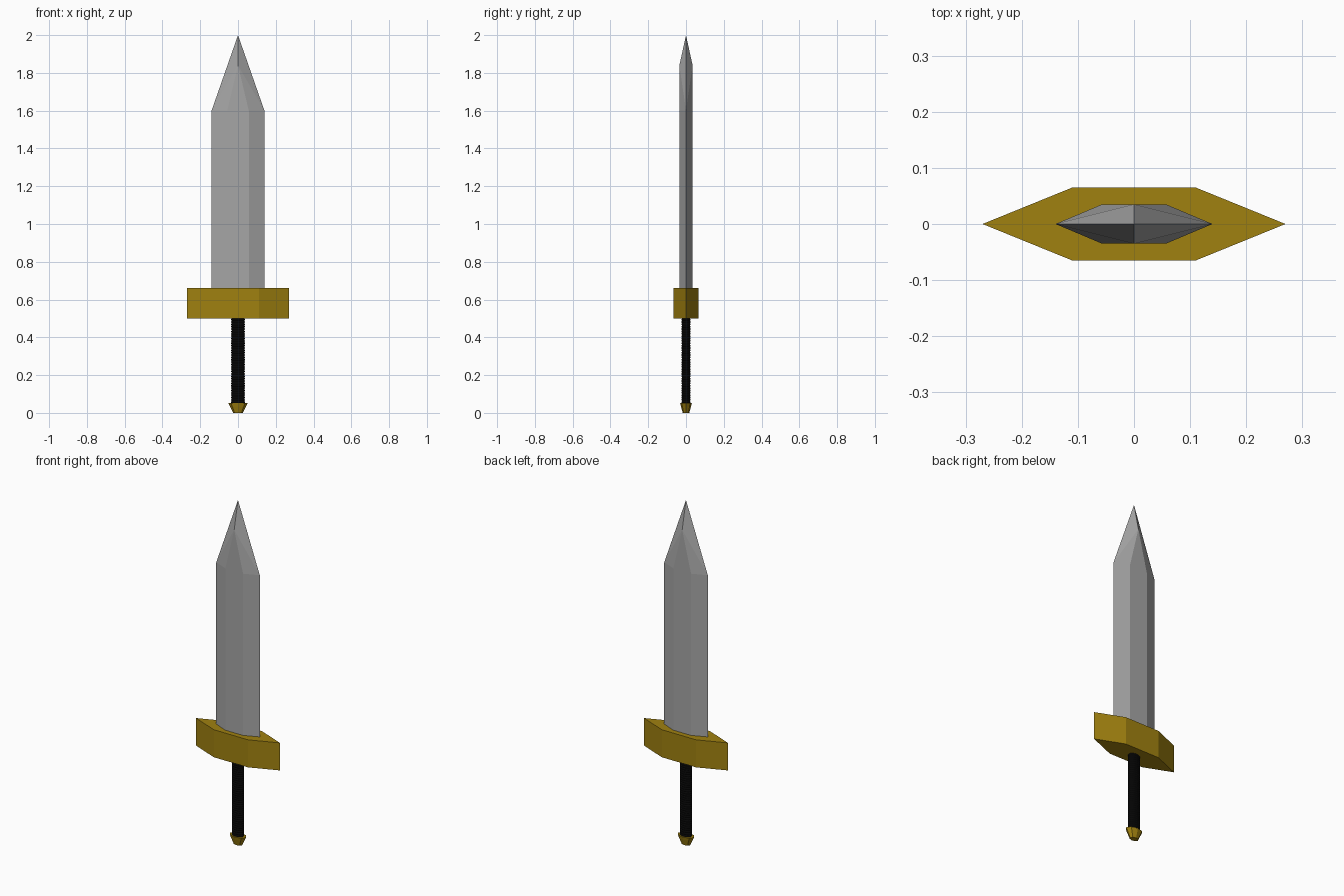
import bpy, bmesh, math

if "Cube" in bpy.data.objects:
    bpy.data.objects.remove(bpy.data.objects["Cube"])


def material(name, rgb):
    m = bpy.data.materials.new(name)
    m.diffuse_color = (*rgb, 1)
    m.use_nodes = True
    m.node_tree.nodes["Principled BSDF"].inputs["Base Color"].default_value = m.diffuse_color
    return m


STEEL = material("steel grey", (0.38, 0.38, 0.38))
GOLD = material("dull gold", (0.35, 0.22, 0.005))
BLACK = material("black grip", (0.006, 0.006, 0.006))


def make(name, verts, faces, mat):
    me = bpy.data.meshes.new(name)
    me.from_pydata(verts, [], faces)
    bm = bmesh.new()
    bm.from_mesh(me)
    bmesh.ops.recalc_face_normals(bm, faces=bm.faces)
    bm.to_mesh(me)
    bm.free()
    me.materials.append(mat)
    ob = bpy.data.objects.new(name, me)
    bpy.context.collection.objects.link(ob)
    return ob


def hexagon(tip, flat, depth, z):
    return [(tip, 0, z), (flat, depth, z), (-flat, depth, z),
            (-tip, 0, z), (-flat, -depth, z), (flat, -depth, z)]


def loft(name, rings, mat):
    """Skin a stack of equal-sided rings and cap both ends."""
    n = len(rings[0])
    faces = [(k * n + i, k * n + (i + 1) % n, (k + 1) * n + (i + 1) % n, (k + 1) * n + i)
             for k in range(len(rings) - 1) for i in range(n)]
    faces += [tuple(range(n)), tuple(range(len(rings) * n - n, len(rings) * n))]
    return make(name, [v for r in rings for v in r], faces, mat)


def ellipse(rx, ry, z, n):
    return [(rx * math.cos(2 * math.pi * i / n), ry * math.sin(2 * math.pi * i / n), z)
            for i in range(n)]


# Blade: hexagonal bar whose flats narrow to a point below the tip
verts = hexagon(0.14, 0.057, 0.035, 0.655) + hexagon(0.14, 0.057, 0.035, 1.6)
verts += [(0, 0.035, 1.84), (0, -0.035, 1.84), (0, 0, 2.0)]
faces = [(i, (i + 1) % 6, (i + 1) % 6 + 6, i + 6) for i in range(6)]
faces += [(5, 4, 3, 2, 1, 0), (7, 8, 12), (10, 11, 13)]
for edge, flat, ridge in ((6, 7, 12), (9, 8, 12), (9, 10, 13), (6, 11, 13)):
    faces += [(edge, flat, ridge), (edge, ridge, 14)]
make("blade", verts, faces, STEEL)

# Crossguard
loft("guard", [hexagon(0.27, 0.11, 0.065, z) for z in (0.5, 0.66)], GOLD)

# Grip core with stacked cord wraps
loft("grip_core", [ellipse(0.031, 0.019, z, 16) for z in (0.045, 0.505)], BLACK)
count, z0, z1 = 36, 0.05, 0.5
pitch = (z1 - z0) / count
profile = []
for k in range(count):
    z = z0 + k * pitch
    profile += [ellipse(0.033, 0.021, z, 16),
                ellipse(0.036, 0.024, z + pitch * 0.3, 16),
                ellipse(0.036, 0.024, z + pitch * 0.7, 16)]
profile.append(ellipse(0.033, 0.021, z1, 16))
loft("grip_wrap", profile, BLACK)

# Pommel
loft("pommel", [ellipse(0.026, 0.017, 0, 8), ellipse(0.043, 0.027, 0.035, 8),
                ellipse(0.052, 0.031, 0.052, 8)], GOLD)
